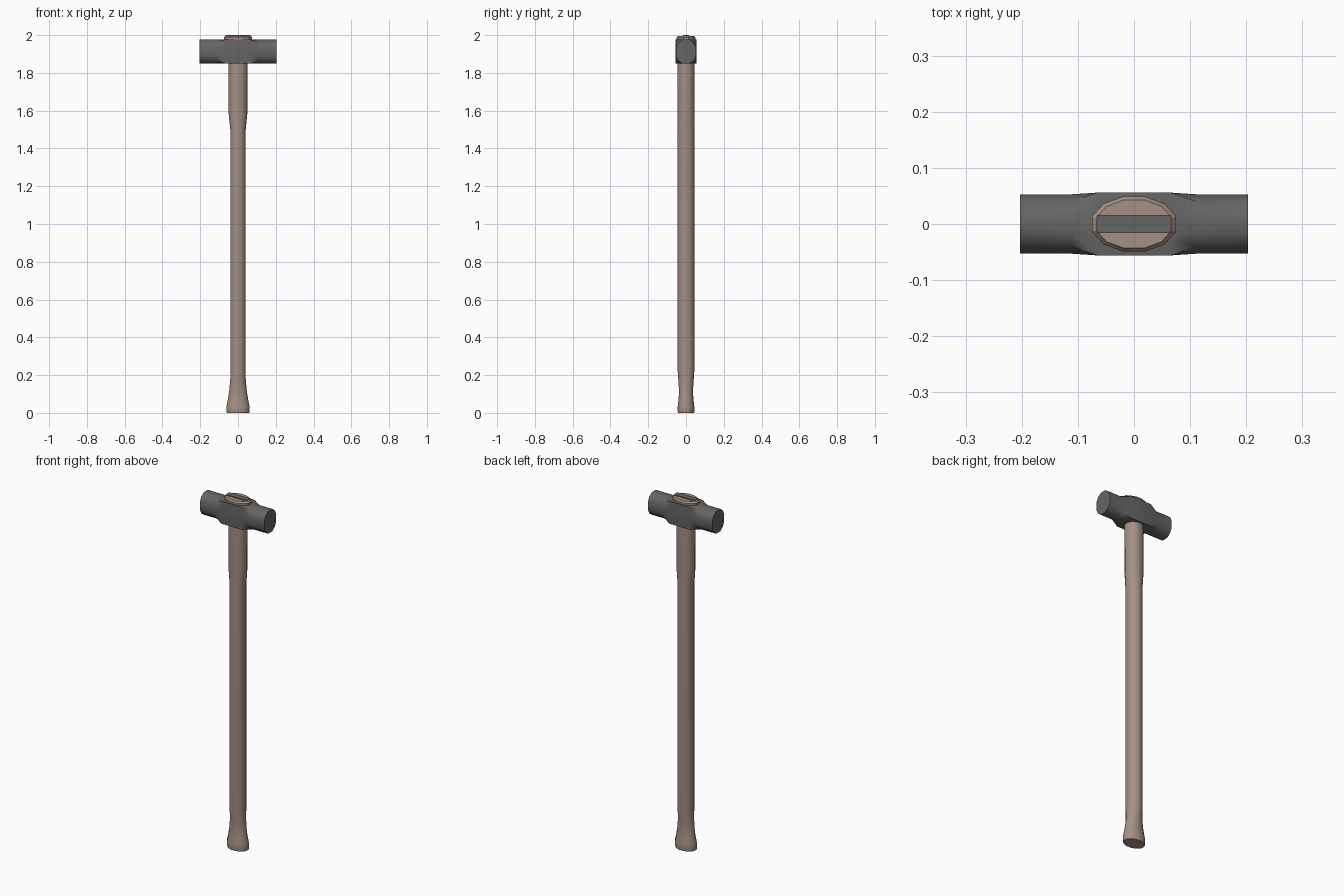
import bpy, bmesh, math

if "Cube" in bpy.data.objects:
    bpy.data.objects.remove(bpy.data.objects["Cube"])


def material(name, rgb):
    m = bpy.data.materials.new(name)
    m.diffuse_color = (*rgb, 1)
    m.use_nodes = True
    m.node_tree.nodes["Principled BSDF"].inputs["Base Color"].default_value = m.diffuse_color
    return m


WOOD = material("wood", (0.38, 0.28, 0.235))
STEEL = material("steel", (0.13, 0.13, 0.13))


def loft(name, rings, mat, angle=40):
    """Skin a list of equal-length point rings and cap both ends."""
    bm = bmesh.new()
    loops = [[bm.verts.new(p) for p in ring] for ring in rings]
    n = len(loops[0])
    for a, b in zip(loops, loops[1:]):
        for i in range(n):
            j = (i + 1) % n
            bm.faces.new((a[i], a[j], b[j], b[i]))
    bm.faces.new(loops[0][::-1])
    bm.faces.new(loops[-1])
    bmesh.ops.recalc_face_normals(bm, faces=bm.faces)
    me = bpy.data.meshes.new(name)
    bm.to_mesh(me)
    bm.free()
    me.materials.append(mat)
    ob = bpy.data.objects.new(name, me)
    bpy.context.collection.objects.link(ob)
    bpy.ops.object.select_all(action='DESELECT')
    ob.select_set(True)
    bpy.context.view_layer.objects.active = ob
    bpy.ops.object.shade_smooth_by_angle(angle=math.radians(angle))
    return ob


def oval(rx, ry, z):
    """12-sided oval with flat sides facing x and y."""
    k = math.cos(math.radians(15))
    return [(rx / k * math.cos(math.radians(15 + 30 * i)),
             ry / k * math.sin(math.radians(15 + 30 * i)), z) for i in range(12)]


def head_ring(x, quarter):
    """Mirror one quarter of the head section (y, z) into a closed ring."""
    q = quarter
    half = q + [(-y, z) for y, z in q[::-1]]
    full = half + [(-y, -z) for y, z in half]
    return [(x, y, 1.9125 + z) for y, z in full]


# handle: flared knob, straight shaft, thicker shoulder, running up into the head
handle = [(0.059, 0.042, 0), (0.062, 0.045, 0.012), (0.061, 0.044, 0.035),
          (0.053, 0.039, 0.075), (0.046, 0.037, 0.12), (0.041, 0.041, 0.18),
          (0.041, 0.044, 0.22), (0.041, 0.044, 1.5), (0.045, 0.044, 1.54),
          (0.049, 0.0445, 1.58), (0.05, 0.045, 1.86)]
loft("handle", [oval(*p) for p in handle], WOOD)

# handle end: chamfered plug showing above the head
plug = [(0.05, 0.045, 1.86), (0.075, 0.049, 1.97), (0.075, 0.049, 1.987),
        (0.067, 0.043, 1.996)]
loft("handle_end", [oval(*p) for p in plug], WOOD, 25)

# wedge driven into the handle end
loft("wedge", [[(sx * 0.065, sy * 0.016, z) for sx, sy in
                ((1, 1), (-1, 1), (-1, -1), (1, -1))] for z in (1.97, 2.0)], STEEL)

# hammer head: round striking ends blending into a square middle
round_end = [(0.053, 0.022), (0.041, 0.047), (0.018, 0.064)]
square = [(0.056, 0.022), (0.056, 0.064), (0.018, 0.064)]
sections = [(-0.203, round_end), (-0.11, round_end), (-0.065, square),
            (0.065, square), (0.11, round_end), (0.203, round_end)]
loft("hammer_head", [head_ring(x, q) for x, q in sections], STEEL)
